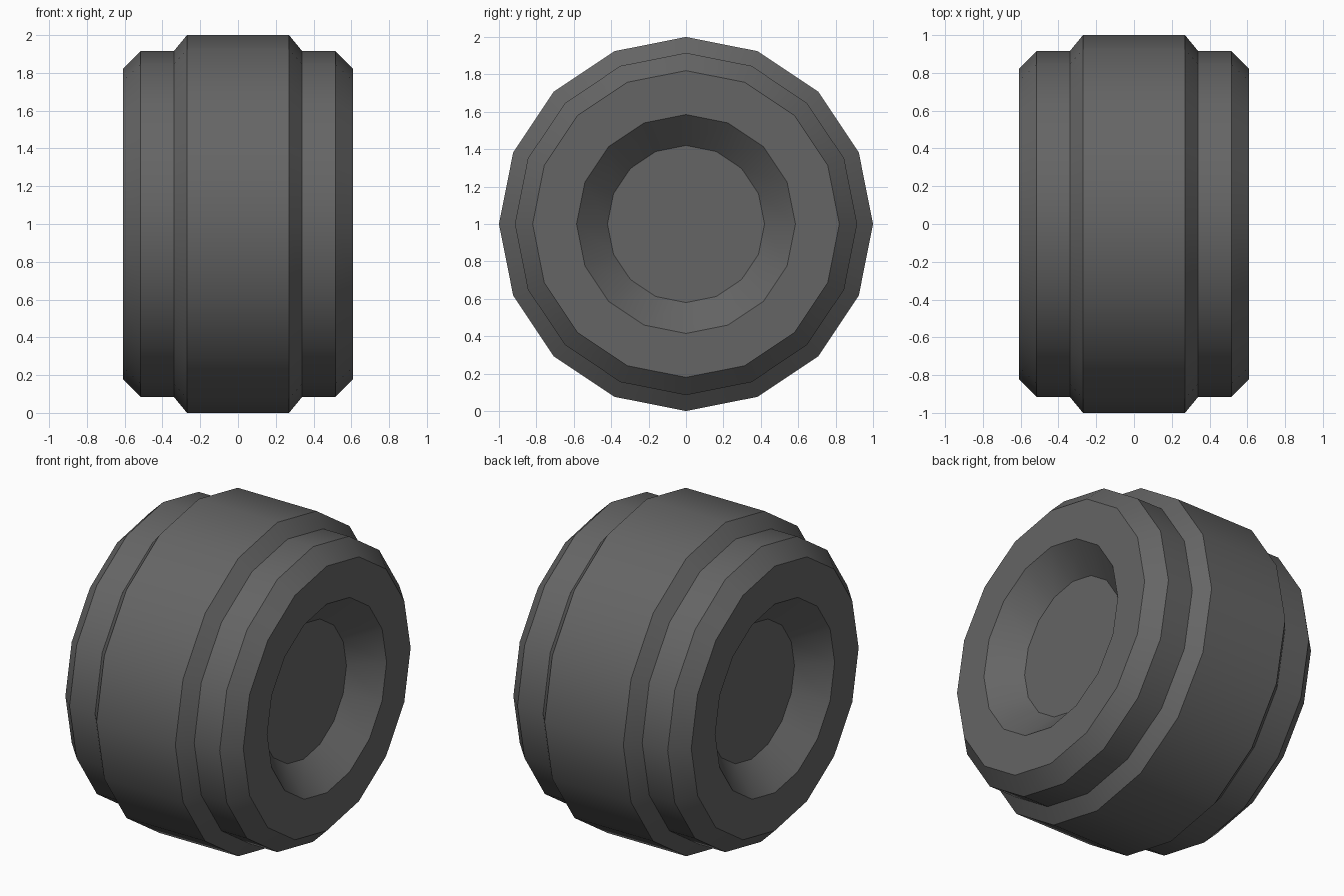
import bpy, bmesh, math

if "Cube" in bpy.data.objects:
    bpy.data.objects.remove(bpy.data.objects["Cube"])

SIDES = 16

rubber = bpy.data.materials.new("dark_grey")
rubber.diffuse_color = (0.13, 0.13, 0.13, 1)
rubber.use_nodes = True
rubber.node_tree.nodes["Principled BSDF"].inputs["Base Color"].default_value = rubber.diffuse_color

# Half profile (x, radius): recessed hub -> rim -> shoulder -> raised tread
half = [(0.45, 0.42), (0.61, 0.585), (0.61, 0.82), (0.515, 0.915),
        (0.34, 0.915), (0.27, 1.0)]
profile = half + [(-x, r) for x, r in reversed(half)]

# Tyre: revolve the mirrored profile around the x axle
bm = bmesh.new()
rings = []
for x, r in profile:
    rings.append([bm.verts.new((x,
                                r * math.sin(2 * math.pi * i / SIDES),
                                1 + r * math.cos(2 * math.pi * i / SIDES)))
                  for i in range(SIDES)])
for a, b in zip(rings, rings[1:]):
    for i in range(SIDES):
        j = (i + 1) % SIDES
        bm.faces.new((a[i], a[j], b[j], b[i]))

# Hub discs at the bottom of both recesses
bm.faces.new(rings[0])
bm.faces.new(rings[-1])
bmesh.ops.recalc_face_normals(bm, faces=bm.faces)

mesh = bpy.data.meshes.new("wheel")
bm.to_mesh(mesh)
bm.free()
mesh.materials.append(rubber)
wheel = bpy.data.objects.new("wheel", mesh)
bpy.context.collection.objects.link(wheel)

# Smooth around the wheel, crisp profile edges
bpy.context.view_layer.objects.active = wheel
wheel.select_set(True)
bpy.ops.object.shade_smooth_by_angle(angle=math.radians(30))
